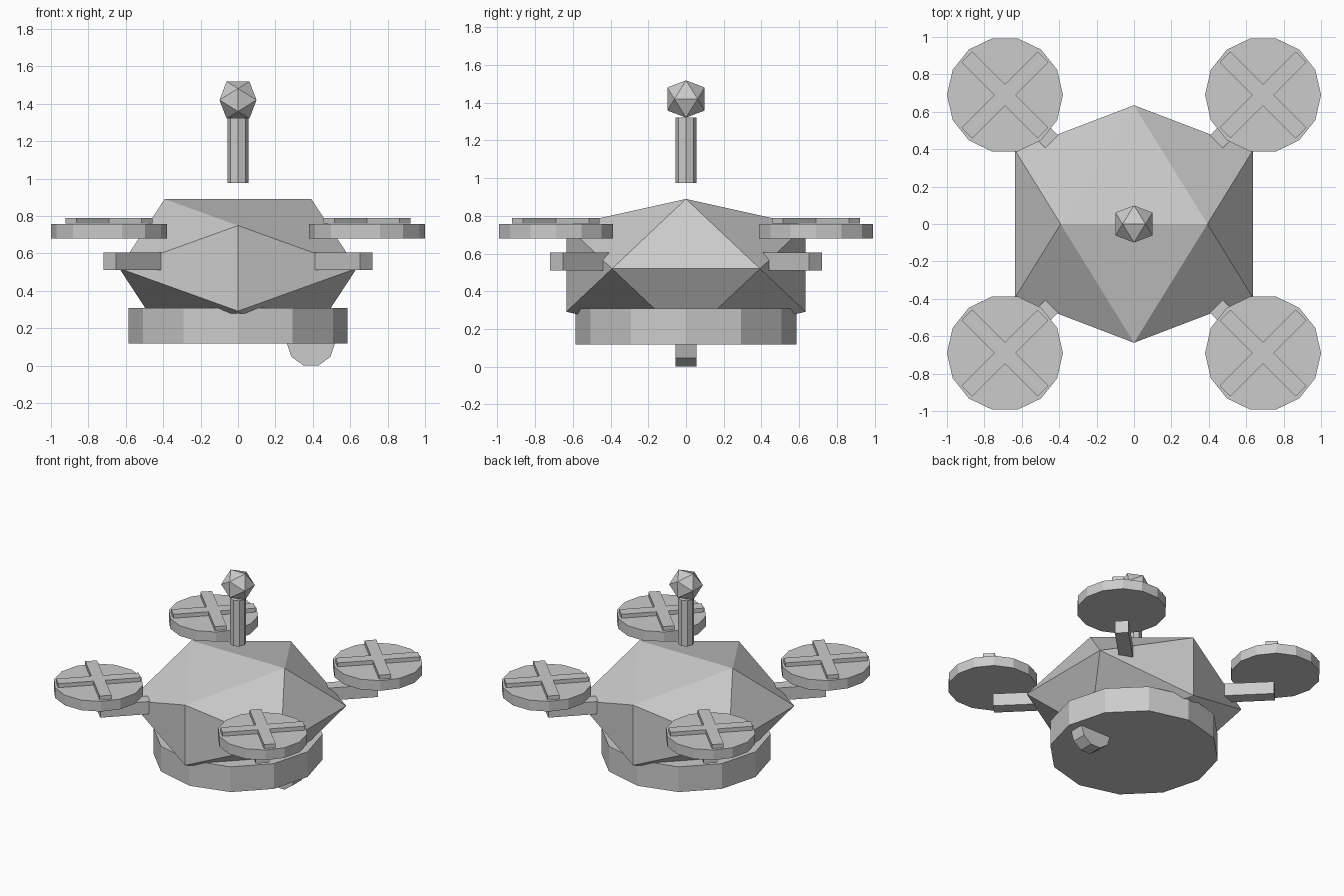
import bpy, bmesh, math
from mathutils import Matrix, Vector

cube = bpy.data.objects.get("Cube")
if cube:
    bpy.data.objects.remove(cube, do_unlink=True)

grey = bpy.data.materials.new("plain grey")
grey.use_nodes = True
grey.diffuse_color = (0.6, 0.6, 0.6, 1)
grey.node_tree.nodes["Principled BSDF"].inputs["Base Color"].default_value = (0.6, 0.6, 0.6, 1)


def finish(name, bm):
    bmesh.ops.recalc_face_normals(bm, faces=bm.faces)
    mesh = bpy.data.meshes.new(name)
    bm.to_mesh(mesh)
    bm.free()
    mesh.materials.append(grey)
    obj = bpy.data.objects.new(name, mesh)
    bpy.context.collection.objects.link(obj)
    return obj


def drum(name, sides, radius, depth, centre, turn=Matrix()):
    """Flat-sided cylinder with its first corner on the x axis."""
    bm = bmesh.new()
    rim = [bm.verts.new((radius * math.cos(math.tau * i / sides),
                         radius * math.sin(math.tau * i / sides), -depth / 2))
           for i in range(sides)]
    base = bm.faces.new(rim)
    top = bmesh.ops.extrude_face_region(bm, geom=[base], use_keep_orig=True)
    verts = [v for v in top["geom"] if isinstance(v, bmesh.types.BMVert)]
    bmesh.ops.translate(bm, verts=verts, vec=(0, 0, depth))
    bm.transform(Matrix.Translation(centre) @ turn)
    return finish(name, bm)


def gem(name, reach, height, centre):
    """Twenty-sided solid with a ridge along x at the top."""
    bm = bmesh.new()
    short = 2 / (1 + math.sqrt(5))
    for a in (-1, 1):
        for b in (-short, short):
            for p in ((b, 0, a), (0, a, b), (a, b, 0)):
                bm.verts.new((p[0] * reach, p[1] * reach, p[2] * height))
    bmesh.ops.convex_hull(bm, input=bm.verts)
    bm.transform(Matrix.Translation(centre))
    return finish(name, bm)


def bars(name, size, centre, angles):
    """One or more boxes turned about the vertical axis."""
    bm = bmesh.new()
    for angle in angles:
        m = (Matrix.Translation(centre) @ Matrix.Rotation(angle, 4, "Z")
             @ Matrix.Diagonal((*size, 1)))
        bmesh.ops.create_cube(bm, size=1, matrix=m)
    return finish(name, bm)


# Faceted body on a round base
gem("body", 0.635, 0.37, (0, 0, 0.52))
drum("base", 12, 0.585, 0.192, (0, 0, 0.213))

# Camera wheel under the base
drum("camera", 10, 0.13, 0.11, (0.39, 0, 0.124), Matrix.Rotation(math.pi / 2, 4, "X"))

# Antenna floating above the body
drum("antenna_post", 8, 0.055, 0.347, (0, 0, 1.149))
gem("antenna_tip", 0.099, 0.099, (0, 0, 1.42))

# Four diagonal arms, each with a rotor and crossed blades
for sx, side in ((1, "left"), (-1, "right")):
    for sy, end in ((-1, "front"), (1, "back")):
        tag = f"{end}_{side}"
        angle = math.atan2(sy, sx)
        bars(f"arm_{tag}", (0.55, 0.095, 0.095),
             Vector((sx, sy, 0)) * 0.492 + Vector((0, 0, 0.558)), [angle])
        drum(f"rotor_{tag}", 14, 0.31, 0.077, (sx * 0.69, sy * 0.69, 0.718))
        bars(f"blades_{tag}", (0.575, 0.082, 0.03), (sx * 0.69, sy * 0.69, 0.774),
             [math.pi / 4, -math.pi / 4])
